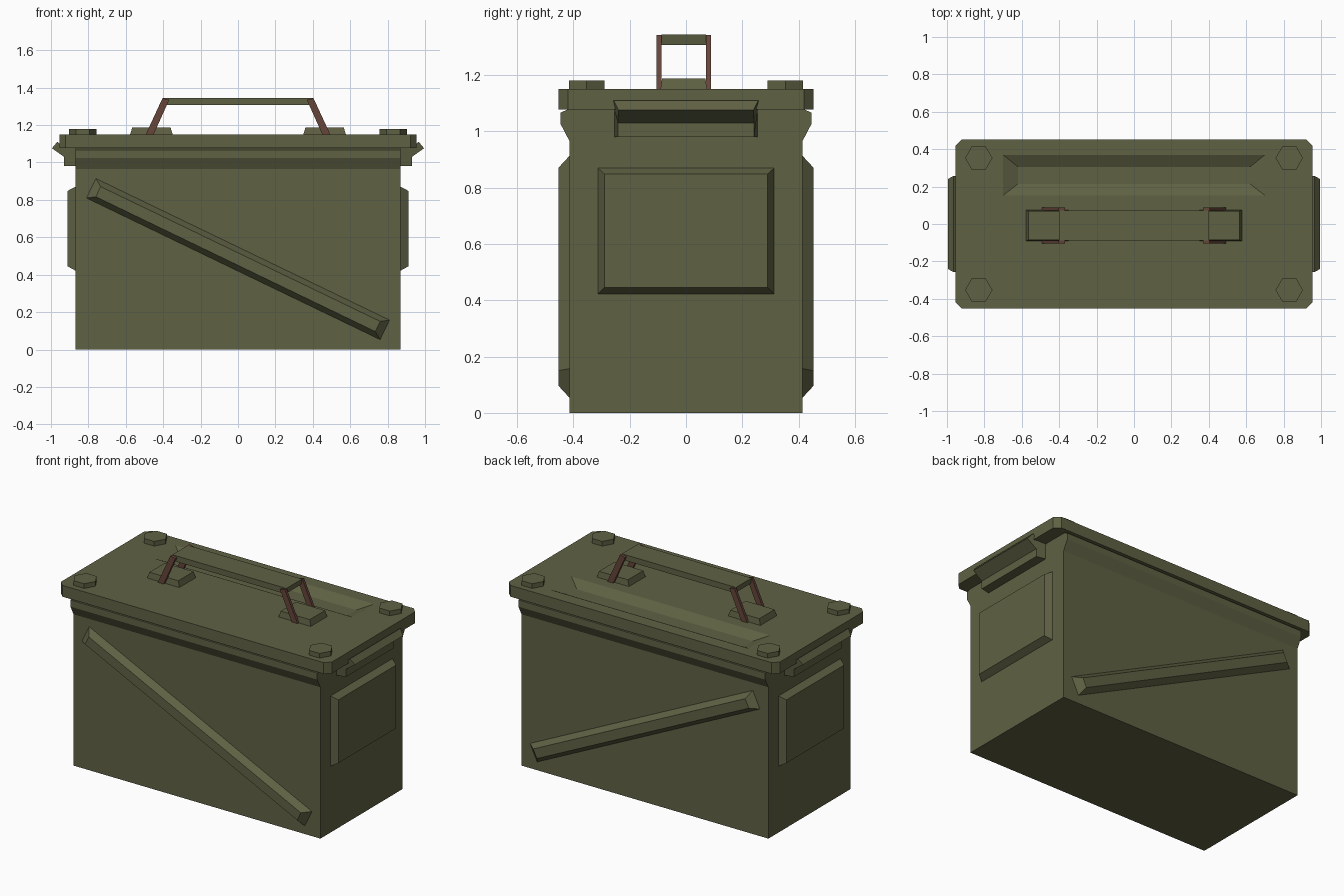
import bpy, bmesh, math
from mathutils import Vector

if "Cube" in bpy.data.objects:
    bpy.data.objects.remove(bpy.data.objects["Cube"])


def material(name, rgb):
    m = bpy.data.materials.new(name)
    m.diffuse_color = (*rgb, 1)
    m.use_nodes = True
    m.node_tree.nodes["Principled BSDF"].inputs["Base Color"].default_value = m.diffuse_color
    return m


OLIVE = material("olive_paint", (0.115, 0.12, 0.057))
BROWN = material("brown_metal", (0.13, 0.058, 0.042))


def loft(name, a, b, mat=OLIVE):
    """Closed solid between two matching outlines."""
    bm = bmesh.new()
    va = [bm.verts.new(p) for p in a]
    vb = [bm.verts.new(p) for p in b]
    bm.faces.new(va)
    bm.faces.new(vb)
    n = len(va)
    for i in range(n):
        j = (i + 1) % n
        bm.faces.new((va[i], va[j], vb[j], vb[i]))
    bmesh.ops.recalc_face_normals(bm, faces=bm.faces)
    me = bpy.data.meshes.new(name)
    bm.to_mesh(me)
    bm.free()
    me.materials.append(mat)
    ob = bpy.data.objects.new(name, me)
    bpy.context.collection.objects.link(ob)
    return ob


def rect(cx, cy, hx, hy, z):
    return [(cx + sx * hx, cy + sy * hy, z) for sx, sy in ((-1, -1), (1, -1), (1, 1), (-1, 1))]


# Body box
loft("body", rect(0, 0, 0.87, 0.413, 0), rect(0, 0, 0.87, 0.413, 1.078))

# Lid with clipped corners
X, Y, C = 0.955, 0.453, 0.034
corner = [(X, Y - C), (X - C, Y), (C - X, Y), (-X, Y - C),
          (-X, C - Y), (C - X, -Y), (X - C, -Y), (X, C - Y)]
lid = loft("lid", [(x, y, 1.078) for x, y in corner], [(x, y, 1.15) for x, y in corner])

# Sloped recess pressed into the lid
cutter = loft("recess_cutter", rect(0, 0.26, 0.62, 0.045, 1.115),
              rect(0, 0.2625, 0.78, 0.1725, 1.185))
cutter.hide_render = True
mod = lid.modifiers.new("recess", "BOOLEAN")
mod.operation = "DIFFERENCE"
mod.solver = "EXACT"
mod.object = cutter
bpy.context.view_layer.objects.active = lid
bpy.ops.object.modifier_apply(modifier=mod.name)
bpy.data.objects.remove(cutter)

# Collar under the lid and diagonal rib, front and back
collar = [(0.40, 0.964), (0.413, 0.964), (0.445, 1.025), (0.445, 1.067), (0.42, 1.078), (0.40, 1.078)]
p, q = Vector((-0.785, 0.862)), Vector((0.785, 0.105))
along = (q - p).normalized()
across = Vector((-along.y, along.x))


def rib_outline(inset, half, y):
    pts = []
    for base, s in ((p, 1), (q, -1)):
        for t in (s, -s):
            v = base + along * inset * s + across * half * t
            pts.append((v.x, y, v.y))
    return pts


for s, side in ((-1, "front"), (1, "back")):
    loft(side + "_collar", [(-0.87, s * y, z) for y, z in collar], [(0.87, s * y, z) for y, z in collar])
    loft(side + "_rib", rib_outline(0, 0.058, s * 0.413), rib_outline(0.042, 0.03, s * 0.453))

# Raised panel and flared latch on each end
latch = [(0.86, 0.98, 0.255), (0.93, 0.98, 0.242), (0.93, 1.03, 0.242), (0.995, 1.076, 0.24),
         (0.966, 1.11, 0.257), (0.92, 1.077, 0.255), (0.86, 1.077, 0.255)]
for s, side in ((-1, "left"), (1, "right")):
    loft(side + "_panel",
         [(s * 0.87, y, z) for y, z in ((-0.313, 0.422), (0.313, 0.422), (0.313, 0.87), (-0.313, 0.87))],
         [(s * 0.911, y, z) for y, z in ((-0.29, 0.445), (0.29, 0.445), (0.29, 0.848), (-0.29, 0.848))])
    loft(side + "_latch", [(s * x, -y, z) for x, z, y in latch], [(s * x, y, z) for x, z, y in latch])

# Hexagonal bolts at the lid corners
for sx in (-1, 1):
    for sy in (-1, 1):
        ring = [(sx * 0.83 + 0.073 * math.cos(math.pi * k / 3),
                 sy * 0.353 + 0.073 * math.sin(math.pi * k / 3)) for k in range(6)]
        loft("lid_bolt", [(x, y, 1.145) for x, y in ring], [(x, y, 1.18) for x, y in ring])

# Handle: pads, slanted legs and flat grip
CY = -0.008
for s, side in ((-1, "left"), (1, "right")):
    loft(side + "_handle_pad", rect(s * 0.463, CY, 0.114, 0.083, 1.148),
         rect(s * 0.463, CY, 0.102, 0.077, 1.188))
    leg = [(0.452, 1.148), (0.494, 1.148), (0.404, 1.343), (0.368, 1.335)]
    for t in (-1, 1):
        loft(side + "_handle_leg", [(s * x, CY + t * 0.079, z) for x, z in leg],
             [(s * x, CY + t * 0.096, z) for x, z in leg], BROWN)
loft("handle_grip", rect(0, CY, 0.395, 0.079, 1.307), rect(0, CY, 0.402, 0.079, 1.344))
